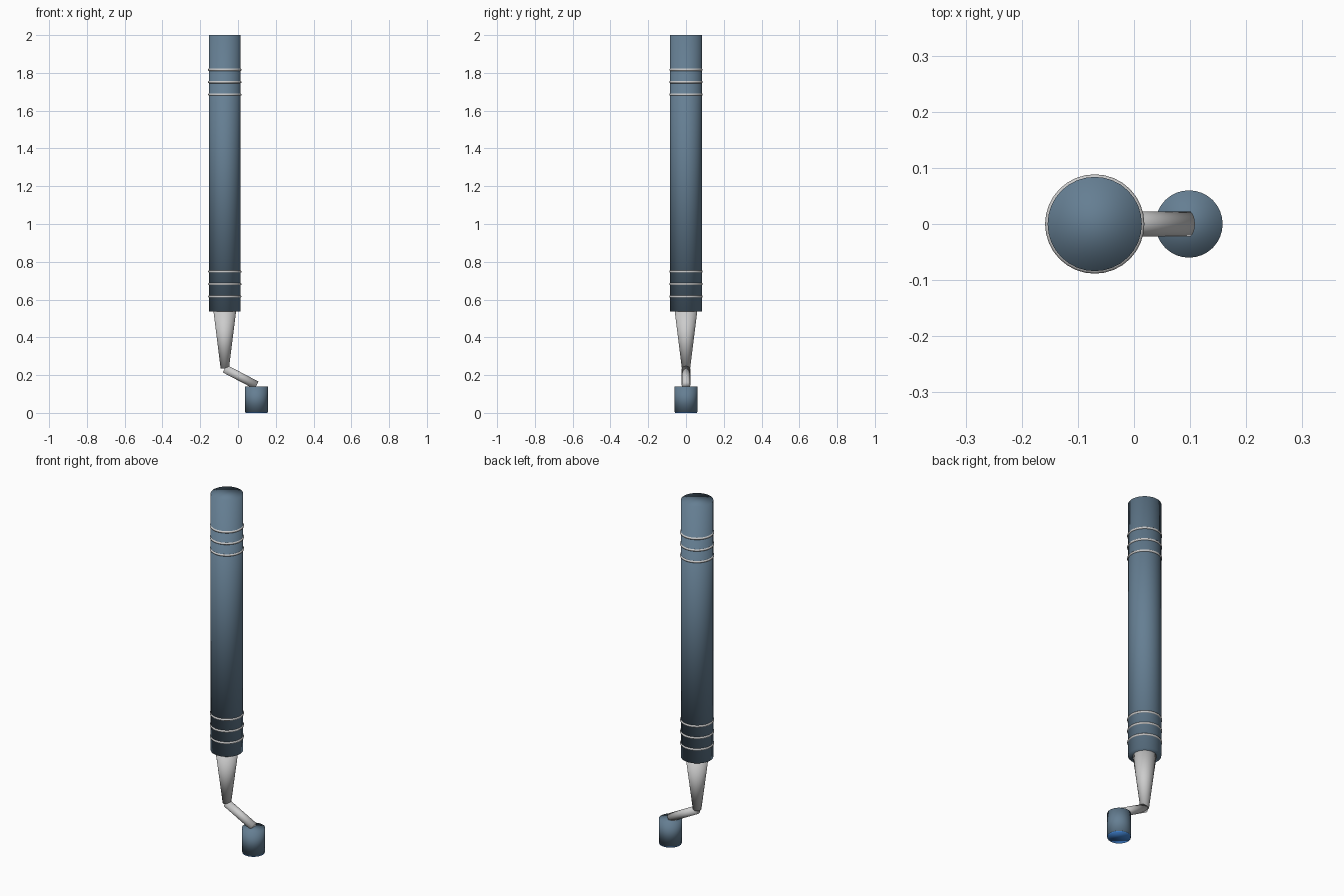
import bpy
from mathutils import Vector

if "Cube" in bpy.data.objects:
    bpy.data.objects.remove(bpy.data.objects["Cube"])


def material(name, rgb):
    m = bpy.data.materials.new(name)
    m.diffuse_color = (*rgb, 1)
    m.use_nodes = True
    m.node_tree.nodes["Principled BSDF"].inputs["Base Color"].default_value = m.diffuse_color
    return m


STEEL_BLUE = material("steel_blue", (0.13, 0.21, 0.29))
BLUE = material("bright_blue", (0.05, 0.22, 0.62))
HANDLE_X, HEAD_X = -0.07, 0.098


def finish(name, mat=None):
    ob = bpy.context.object
    ob.name = name
    bpy.ops.object.shade_smooth()
    if mat:
        ob.data.materials.append(mat)
    return ob


def rod(name, start, end, r1, r2, mat=None, sides=32):
    """Round bar from start (radius r1) to end (radius r2)."""
    a, b = Vector(start), Vector(end)
    axis = b - a
    bpy.ops.mesh.primitive_cone_add(
        vertices=sides, radius1=r1, radius2=r2, depth=axis.length,
        location=(a + b) / 2, rotation=axis.to_track_quat('Z', 'Y').to_euler())
    return finish(name, mat)


# Handle
rod("handle", (HANDLE_X, 0, 0.537), (HANDLE_X, 0, 2.0), 0.084, 0.084, STEEL_BLUE)

# Two groups of three grip rings
for group, base in (("lower", 0.616), ("upper", 1.685)):
    for i in range(3):
        bpy.ops.mesh.primitive_torus_add(
            major_radius=0.082, minor_radius=0.0065, major_segments=32,
            minor_segments=12, location=(HANDLE_X, 0, base + i * 0.066))
        finish(f"{group}_ring_{i + 1}")

# Tapered neck and slanted arm
rod("neck", (HANDLE_X, 0, 0.236), (HANDLE_X, 0, 0.54), 0.022, 0.06)
rod("arm", (HANDLE_X, 0, 0.234), (HEAD_X, 0, 0.146), 0.0225, 0.0225)

# Head with coloured tip
rod("head", (HEAD_X, 0, 0.006), (HEAD_X, 0, 0.14), 0.06, 0.06, STEEL_BLUE)
rod("tip", (HEAD_X, 0, 0), (HEAD_X, 0, 0.012), 0.0585, 0.0585, BLUE)
